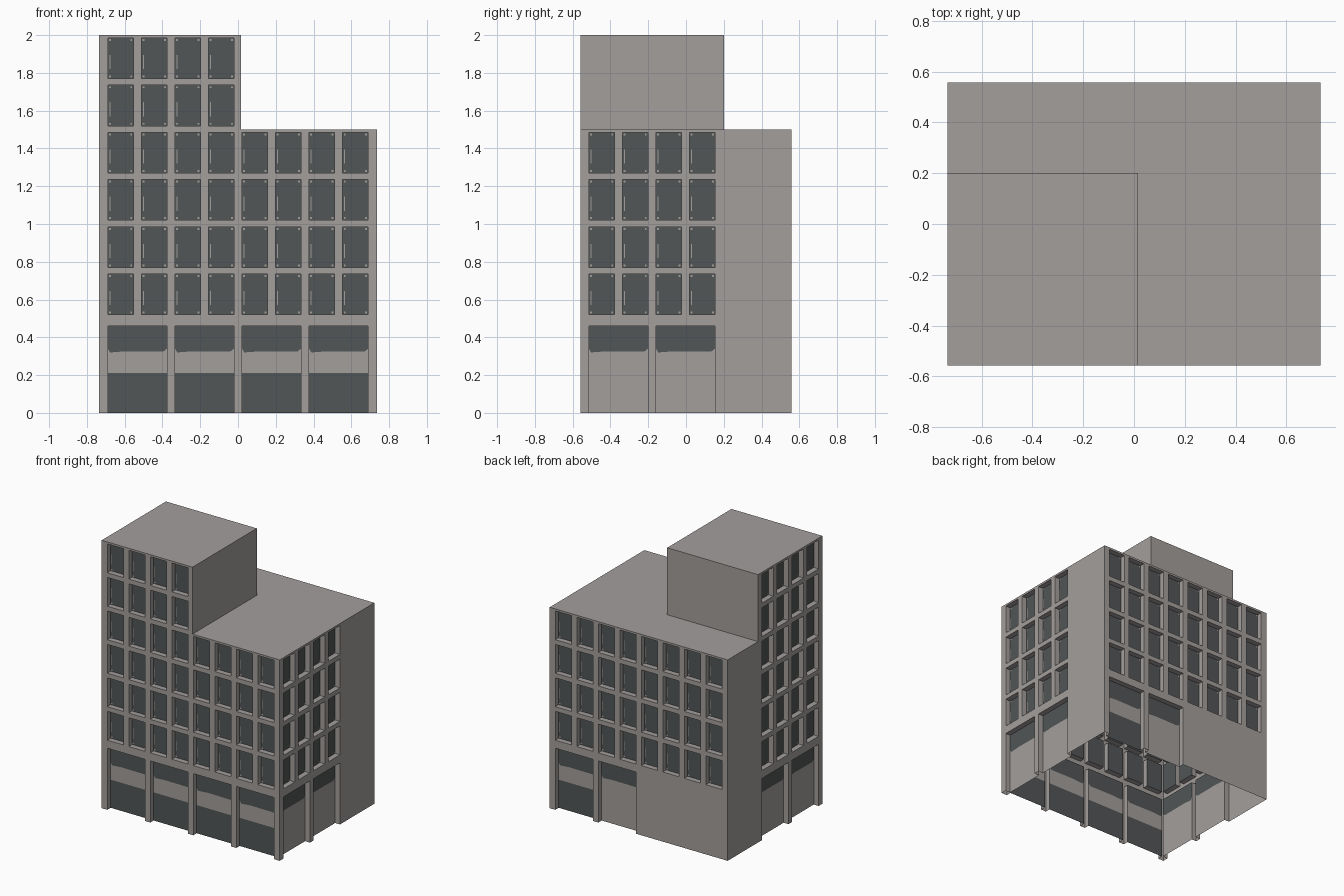
import bpy
import bmesh
from mathutils import Vector

cube = bpy.data.objects.get("Cube")
if cube:
    bpy.data.objects.remove(cube, do_unlink=True)


def material(name, rgb):
    m = bpy.data.materials.new(name)
    m.use_nodes = True
    m.diffuse_color = (*rgb, 1)
    m.node_tree.nodes["Principled BSDF"].inputs["Base Color"].default_value = (*rgb, 1)
    return m


MATS = [material("warm_grey_concrete", (0.37, 0.345, 0.335)),
        material("dark_slate_glass", (0.084, 0.093, 0.094))]
WALL, GLASS = 0, 1

# Main dimensions
X, Y = 0.735, 0.558
LOW, TOP = 1.5, 2.0
TOWER_X, TOWER_Y = 0.015, 0.20
PITCH, WIN_W, WIN_H, FLOOR_H = 0.1776, 0.135, 0.215, 0.25
DEPTH = 0.04
SHOP_TOP, SIGN_LOW, DISPLAY_TOP = 0.46, 0.32, 0.21
UP = Vector((0, 0, 1))


def finish(name, bm):
    mesh = bpy.data.meshes.new(name)
    bmesh.ops.remove_doubles(bm, verts=bm.verts, dist=1e-5)
    bm.to_mesh(mesh)
    bm.free()
    for m in MATS:
        mesh.materials.append(m)
    bpy.context.collection.objects.link(bpy.data.objects.new(name, mesh))


def add_face(bm, points, mat=WALL):
    face = bm.faces.new([bm.verts.new(p) for p in points])
    face.material_index = mat


def rect(u0, u1, z0, z1):
    return [(u0, z0), (u1, z0), (u1, z1), (u0, z1)]


def window(column_centre, row):
    z = 0.52 + FLOOR_H * row
    return (column_centre - WIN_W / 2, column_centre + WIN_W / 2, z, z + WIN_H, "window")


def shop_bay(first, second, kind):
    return (first - WIN_W / 2, second + WIN_W / 2, 0, SHOP_TOP, kind)


def glaze(put, u0, u1, z0, z1, kind):
    """Fill one recessed opening with panes."""
    if kind == "window":
        put(rect(u0, u1, z0, z1), DEPTH, GLASS)
        # Small corner clips and a handle on the frame
        r = 0.005
        for u in (u0 + 0.011, u1 - 0.011):
            for z in (z0 + 0.011, z1 - 0.011):
                put(rect(u - r, u + r, z - r, z + r), DEPTH - 0.003, WALL)
        put(rect(u0 + 0.008, u0 + 0.013, z0 + 0.05, z0 + 0.125), DEPTH - 0.003, WALL)
        return
    # Upper shop glazing with a soft lower edge, panel beneath, display window at the base
    w = u1 - u0
    edge = [(u0, SIGN_LOW + 0.02), (u0 + 0.012, SIGN_LOW), (u0 + w * 0.3, SIGN_LOW + 0.006),
            (u1 - 0.02, SIGN_LOW + 0.004), (u1, SIGN_LOW + 0.02)]
    put(edge + [(u1, z1), (u0, z1)], DEPTH, GLASS)
    put([(u0, DISPLAY_TOP), (u1, DISPLAY_TOP)] + edge[::-1], DEPTH, WALL)
    put(rect(u0, u1, 0, DISPLAY_TOP), DEPTH, GLASS if kind == "display" else WALL)


def facade(name, normal, offset, span, z_range, openings=()):
    """Wall sheet with recessed openings; u runs to the right seen from outside."""
    n = Vector(normal)
    axis = UP.cross(n)

    def pos(u, z, d=0.0):
        return axis * u + UP * z + n * (offset - d)

    wall, panes = bmesh.new(), bmesh.new()
    us = sorted({round(v, 5) for v in [*span, *(e for o in openings for e in o[:2])]})
    zs = sorted({round(v, 5) for v in [*z_range, *(e for o in openings for e in o[2:4])]})
    for a, b in zip(us, us[1:]):
        for c, d in zip(zs, zs[1:]):
            mu, mz = (a + b) / 2, (c + d) / 2
            if not any(o[0] < mu < o[1] and o[2] < mz < o[3] for o in openings):
                add_face(wall, [pos(*p) for p in rect(a, b, c, d)])

    def put(points, depth, mat):
        add_face(panes, [pos(u, z, depth) for u, z in points], mat)

    for o in openings:
        ring = rect(*o[:4])
        for p, q in zip(ring, ring[1:] + ring[:1]):
            if p[1] or q[1]:  # no sill at ground level
                add_face(wall, [pos(*p), pos(*q), pos(*q, DEPTH), pos(*p, DEPTH)])
        glaze(put, *o)
    finish(name + "_wall", wall)
    if openings:
        finish(name + "_glazing", panes)
    else:
        panes.free()


# Column positions
wide = [PITCH * (i - 3.5) for i in range(8)]
right_cols = [-0.447 + PITCH * i for i in range(4)]
left_cols = [-c for c in reversed(right_cols)]


def floors(cols, rows):
    return [window(c, r) for r in rows for c in cols]


def bays(cols, kinds):
    return [shop_bay(cols[2 * i], cols[2 * i + 1], k) for i, k in enumerate(kinds)]


# Main block walls
base = (0, LOW)
facade("front", (0, -1, 0), Y, (-X, X), base,
       floors(wide, range(4)) + bays(wide, ["display"] * 4))
facade("back", (0, 1, 0), Y, (-X, X), base,
       floors(wide, range(4)) + bays(wide, ["display", "panel"]))
facade("right", (1, 0, 0), X, (-Y, Y), base,
       floors(right_cols, range(4)) + bays(right_cols, ["panel"] * 2))
facade("left", (-1, 0, 0), X, (-Y, Y), base,
       floors(left_cols, range(4)) + bays(left_cols, ["panel"] * 2))

# Corner tower walls
upper = (LOW, TOP)
facade("tower_front", (0, -1, 0), Y, (-X, TOWER_X), upper, floors(wide[:4], (4, 5)))
facade("tower_left", (-1, 0, 0), X, (-TOWER_Y, Y), upper, floors(left_cols, (4, 5)))
facade("tower_right", (1, 0, 0), TOWER_X, (-Y, TOWER_Y), upper)
facade("tower_back", (0, 1, 0), TOWER_Y, (-TOWER_X, X), upper)

# Flat roofs: L-shaped low roof and tower roof
roofs = {
    "low_roof": (LOW, [(TOWER_X, -Y), (X, -Y), (X, Y), (-X, Y),
                       (-X, TOWER_Y), (TOWER_X, TOWER_Y)]),
    "tower_roof": (TOP, [(-X, -Y), (TOWER_X, -Y), (TOWER_X, TOWER_Y), (-X, TOWER_Y)]),
}
for name, (z, outline) in roofs.items():
    bm = bmesh.new()
    add_face(bm, [(x, y, z) for x, y in outline])
    finish(name, bm)
